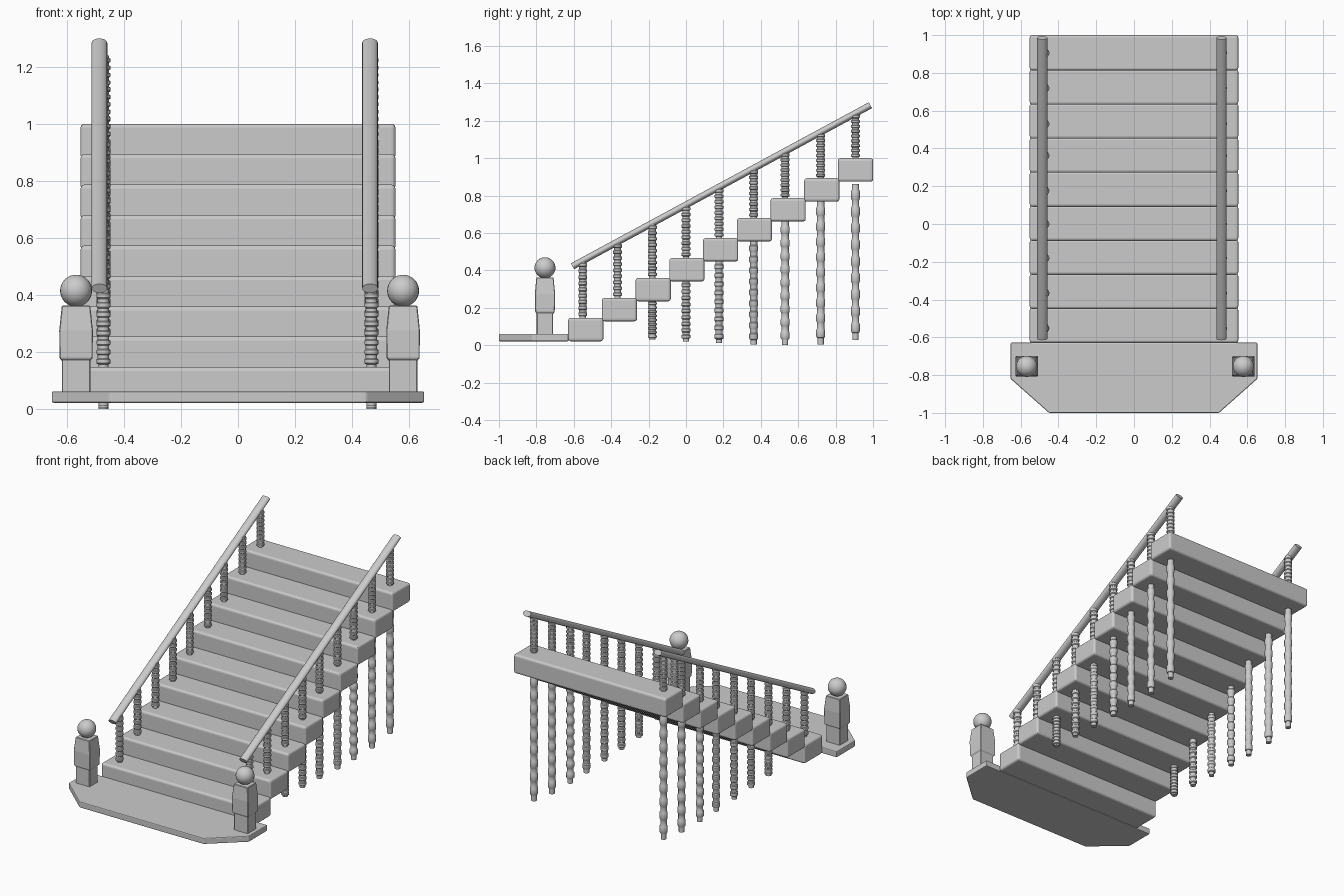
import bpy, bmesh, math
from mathutils import Matrix, Vector

if "Cube" in bpy.data.objects:
    bpy.data.objects.remove(bpy.data.objects["Cube"])


def finish(name, bm, smooth=False):
    bmesh.ops.recalc_face_normals(bm, faces=bm.faces[:])
    me = bpy.data.meshes.new(name)
    bm.to_mesh(me)
    bm.free()
    ob = bpy.data.objects.new(name, me)
    bpy.context.collection.objects.link(ob)
    if smooth:
        bpy.ops.object.select_all(action='DESELECT')
        ob.select_set(True)
        bpy.context.view_layer.objects.active = ob
        bpy.ops.object.shade_smooth_by_angle(angle=math.radians(35))
    return ob


def bevel(ob, width, segments):
    m = ob.modifiers.new("soft_edges", 'BEVEL')
    m.width, m.segments = width, segments


def loft(bm, rings):
    """Skin a list of closed rings of points and cap both ends."""
    loops = [[bm.verts.new(p) for p in r] for r in rings]
    n = len(loops[0])
    for a, b in zip(loops, loops[1:]):
        for i in range(n):
            j = (i + 1) % n
            bm.faces.new((a[i], a[j], b[j], b[i]))
    bm.faces.new(loops[0][::-1])
    bm.faces.new(loops[-1])


def circle(x, y, z, r, n=14):
    return [(x + r * math.cos(2 * math.pi * i / n),
             y + r * math.sin(2 * math.pi * i / n), z) for i in range(n)]


def baluster(name, x, y, z0, z1):
    # turned spindle: narrow foot, then alternating wide drums and necks
    prof = [(0, .017), (.045, .017)]
    bands = 9
    step = (1 - .045) / bands
    for k in range(bands):
        t = .045 + k * step
        prof += [(t + .02 * step, .021), (t + .12 * step, .0245),
                 (t + .52 * step, .0245), (t + .62 * step, .020),
                 (t + .98 * step, .020)]
    bm = bmesh.new()
    loft(bm, [circle(x, y, z0 + t * (z1 - z0), r) for t, r in prof])
    finish(name, bm, True)


# bottom landing with clipped front corners
bm = bmesh.new()
outline = [(-.653, -.628), (-.653, -.82), (-.45, -1), (.45, -1), (.653, -.82), (.653, -.628)]
loft(bm, [[(x, y, z) for x, y in outline] for z in (.021, .061)])
bevel(finish("landing", bm), .006, 2)

# treads
STEP_Y, STEP_Z = .1803, .1067
for i in range(9):
    bm = bmesh.new()
    loc = Vector((0, -.536 + i * STEP_Y, .0835 + i * STEP_Z))
    bmesh.ops.create_cube(bm, size=1, matrix=Matrix.Translation(loc) @ Matrix.Diagonal((1.104, .188, .125, 1)))
    bevel(finish(f"tread_{i + 1}", bm), .014, 3)

# handrails and where their centre line runs
R0, R1 = Vector((-.607, .422)), Vector((.986, 1.283))
SLOPE = (R1.y - R0.y) / (R1.x - R0.x)
feet = [.03, .02, .012, .004, 0, .004, .028]
baluster_y = [-.552, -.366, -.18, 0, .176, .362, .53, .72, .906]

for side, rail_x, bal_x, newel_x in (("left", -.486, -.472, -.568), ("right", .463, .468, .579)):
    bm = bmesh.new()
    mid = (R0 + R1) / 2
    mat = (Matrix.Translation((rail_x, mid.x, mid.y))
           @ Matrix.Rotation(math.atan(SLOPE) - math.pi / 2, 4, 'X')
           @ Matrix.Diagonal((.0275, .018, 1, 1)))
    bmesh.ops.create_cone(bm, cap_ends=True, segments=20, radius1=1, radius2=1,
                          depth=(R1 - R0).length, matrix=mat)
    finish(f"{side}_handrail", bm, True)

    # balusters above the treads, supports below from the third tread on
    for i, y in enumerate(baluster_y):
        top = .146 + i * STEP_Z
        baluster(f"{side}_baluster_{i + 1}", bal_x, y, top - .004, R0.y + (y - R0.x) * SLOPE)
        if i >= 2:
            under = .021 + i * STEP_Z + (-.01 if i == 8 else .004)
            baluster(f"{side}_support_{i + 1}", bal_x, y, feet[i - 2], under)

    # newel post: square shaft, swollen block, tapered shoulder
    bm = bmesh.new()
    rings = []
    for z, hx, hy in ((.055, .050, .044), (.17, .050, .044), (.176, .058, .052),
                      (.275, .059, .054), (.362, .050, .046)):
        rings.append([(newel_x + a * hx, -.754 + b * hy, z)
                      for a, b in ((-1, -1), (1, -1), (1, 1), (-1, 1))])
    loft(bm, rings)
    bevel(finish(f"{side}_newel_post", bm), .003, 1)

    # ball finial
    bm = bmesh.new()
    bmesh.ops.create_uvsphere(bm, u_segments=24, v_segments=16, radius=.056,
                              matrix=Matrix.Translation((newel_x, -.754, .414)))
    finish(f"{side}_newel_ball", bm, True)
